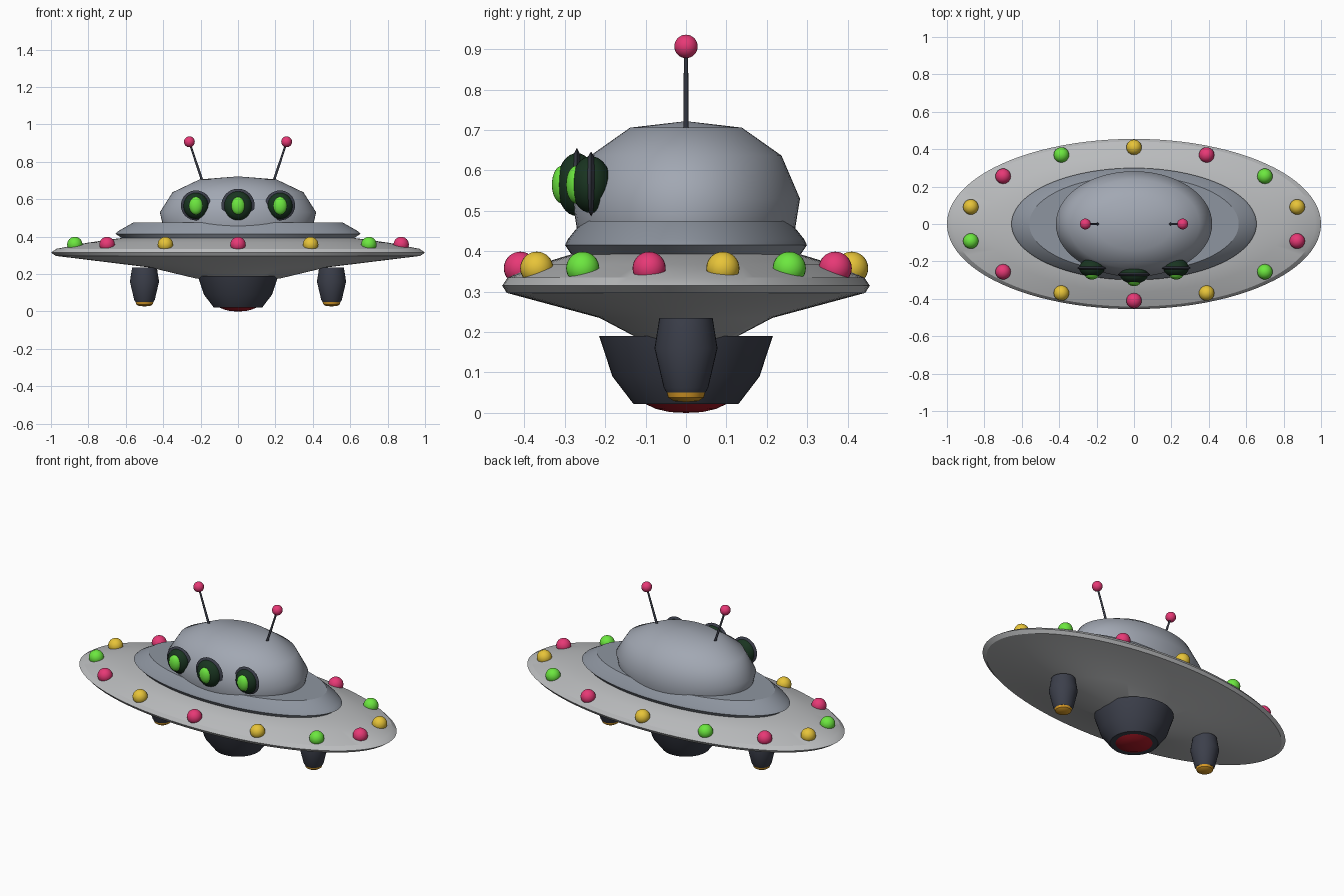
import bpy, math
from mathutils import Vector, Matrix

if "Cube" in bpy.data.objects:
    bpy.data.objects.remove(bpy.data.objects["Cube"])


def mat(name, r, g, b):
    m = bpy.data.materials.new(name)
    m.diffuse_color = (r, g, b, 1)
    m.use_nodes = True
    m.node_tree.nodes["Principled BSDF"].inputs["Base Color"].default_value = m.diffuse_color
    return m


HULL = mat("hull_grey", 0.50, 0.51, 0.52)
DOME = mat("dome_grey", 0.36, 0.39, 0.45)
DECK = mat("deck_grey", 0.27, 0.30, 0.35)
DARK = mat("dark_metal", 0.045, 0.05, 0.07)
SOCKET = mat("dark_green", 0.01, 0.035, 0.015)
GREEN = mat("bright_green", 0.15, 0.80, 0.05)
PINK = mat("pink", 0.80, 0.04, 0.18)
YELLOW = mat("yellow", 0.80, 0.55, 0.04)
ORANGE = mat("orange", 0.70, 0.33, 0.02)
RED = mat("red", 0.40, 0.01, 0.02)


def finish(name, material, angle):
    o = bpy.context.object
    o.name = name
    o.data.materials.append(material)
    bpy.ops.object.shade_smooth_by_angle(angle=math.radians(angle))
    return o


def lathe(name, profile, material, loc=(0, 0, 0), sy=1.0, n=64, angle=30,
          closed=False, rot=None):
    """Spin (radius, z) points around z; sy squashes the depth."""
    verts, rings, faces = [], [], []
    for r, z in profile:
        if r == 0:
            rings.append([len(verts)] * n)
            verts.append((0, 0, z))
        else:
            rings.append(list(range(len(verts), len(verts) + n)))
            verts += [(r * math.cos(2 * math.pi * i / n),
                       r * sy * math.sin(2 * math.pi * i / n), z) for i in range(n)]
    pairs = list(zip(rings, rings[1:])) + ([(rings[-1], rings[0])] if closed else [])
    for a, b in pairs:
        for i in range(n):
            j = (i + 1) % n
            faces.append(tuple(dict.fromkeys((a[i], a[j], b[j], b[i]))))
    me = bpy.data.meshes.new(name)
    me.from_pydata(verts, [], faces)
    if rot:
        me.transform(rot)
    o = bpy.data.objects.new(name, me)
    o.location = loc
    bpy.context.collection.objects.link(o)
    bpy.ops.object.select_all(action='DESELECT')
    o.select_set(True)
    bpy.context.view_layer.objects.active = o
    return finish(name, material, angle)


def ball(name, loc, size, material):
    bpy.ops.mesh.primitive_uv_sphere_add(segments=24, ring_count=16, location=loc)
    bpy.context.object.scale = size
    return finish(name, material, 60)


# Saucer hull, deck and dome
lathe("hull", [(0, .175), (.22, .175), (.47, .235), (.975, .297), (1, .315),
               (.97, .335), (.80, .368), (.62, .393), (0, .393)],
      HULL, sy=.455, n=96, angle=25)
lathe("deck", [(0, .385), (.61, .385), (.655, .415), (.64, .43), (.56, .475), (0, .475)],
      DECK, sy=.457, n=96, angle=25)
lathe("dome", [(0, .455), (.40, .455), (.418, .53), (.35, .637), (.205, .706), (0, .722)],
      DOME, sy=.675, angle=50)

# Rim lights, cycling colours from the front
for i in range(14):
    a = 2 * math.pi * i / 14
    ball(f"rim_light_{i + 1}", (.895 * math.sin(a), -.41 * math.cos(a), .358),
         (.041, .041, .041), (PINK, YELLOW, GREEN)[i % 3])

# Three round portholes on the front of the dome
turn = Matrix.Rotation(math.radians(90), 4, 'X')
for side, x, y, k in (("left", -.225, -.235, .9), ("centre", 0, -.27, 1),
                      ("right", .225, -.235, .9)):
    ball(f"{side}_porthole_socket", (x, y, .565), (.075 * k, .05, .078 * k), SOCKET)
    lathe(f"{side}_porthole_ring",
          [(.055 * k, 0), (.068 * k, -.011), (.089 * k, 0), (.068 * k, .011)],
          DARK, loc=(x, y, .567), n=32, angle=50, closed=True, rot=turn)
    ball(f"{side}_porthole_lens", (x, y - .036, .565), (.037, .026, .047), GREEN)

# Antennae
for side, s in (("left", -1), ("right", 1)):
    a, b = Vector((s * .185, 0, .68)), Vector((s * .26, 0, .905))
    bpy.ops.mesh.primitive_cone_add(vertices=12, radius1=.007, radius2=.005,
                                    depth=(b - a).length, location=(a + b) / 2,
                                    rotation=(b - a).to_track_quat('Z', 'Y').to_euler())
    finish(f"{side}_antenna_rod", DARK, 40)
    ball(f"{side}_antenna_tip", (s * .26, 0, .907), (.029, .029, .029), PINK)

# Central engine with glowing red base
lathe("centre_engine", [(0, .19), (.215, .19), (.182, .09), (.13, .022), (0, .022)],
      DARK, n=48)
lathe("centre_engine_glow", [(0, .03), (.10, .022), (.075, .01), (.04, .002), (0, 0)],
      RED, n=48)

# Side engine pods with orange nozzles
for side, s in (("left", -1), ("right", 1)):
    lathe(f"{side}_engine_pod", [(0, .235), (.066, .235), (.078, .16), (.055, .062),
                                 (.048, .05), (0, .05)], DARK, loc=(s * .5, 0, 0), n=32)
    lathe(f"{side}_engine_nozzle", [(0, .055), (.048, .052), (.044, .038),
                                    (.03, .029), (0, .027)], ORANGE,
          loc=(s * .5, 0, 0), n=32)

# Face normals outward
for o in bpy.context.scene.objects:
    import bmesh
    bm = bmesh.new()
    bm.from_mesh(o.data)
    bmesh.ops.recalc_face_normals(bm, faces=bm.faces)
    bm.to_mesh(o.data)
    bm.free()
